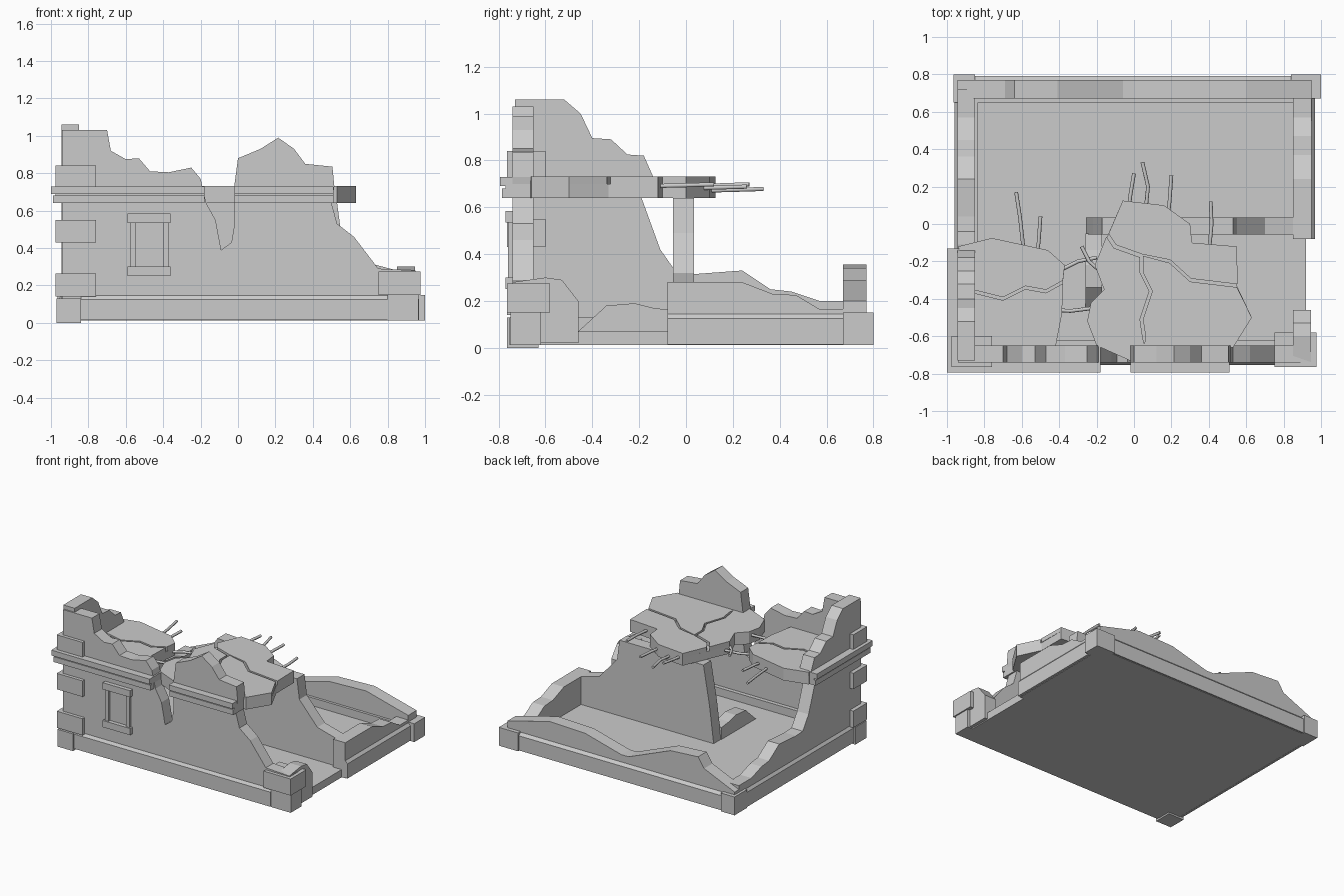
import bpy, bmesh
from mathutils import Vector

if "Cube" in bpy.data.objects:
    bpy.data.objects.remove(bpy.data.objects["Cube"])

stone = bpy.data.materials.new("grey stone")
stone.use_nodes = True
stone.diffuse_color = (0.6, 0.6, 0.6, 1)
stone.node_tree.nodes["Principled BSDF"].inputs["Base Color"].default_value = (0.6, 0.6, 0.6, 1)


def finish(name, bm):
    bmesh.ops.recalc_face_normals(bm, faces=bm.faces)
    mesh = bpy.data.meshes.new(name)
    bm.to_mesh(mesh)
    bm.free()
    mesh.materials.append(stone)
    obj = bpy.data.objects.new(name, mesh)
    bpy.context.collection.objects.link(obj)
    return obj


def prism(name, pts, axis, lo, hi):
    """Extrude a flat outline along an axis from lo to hi."""
    place = {"x": lambda a, b: (lo, a, b),
             "y": lambda a, b: (a, lo, b),
             "z": lambda a, b: (a, b, lo)}[axis]
    bm = bmesh.new()
    face = bm.faces.new([bm.verts.new(place(a, b)) for a, b in pts])
    out = bmesh.ops.extrude_face_region(bm, geom=[face])
    step = Vector([(hi - lo) * (axis == k) for k in "xyz"])
    moved = [v for v in out["geom"] if isinstance(v, bmesh.types.BMVert)]
    bmesh.ops.translate(bm, verts=moved, vec=step)
    return finish(name, bm)


def box(name, x, y, z):
    return prism(name, [(x[0], y[0]), (x[1], y[0]), (x[1], y[1]), (x[0], y[1])], "z", *z)


def skyline(name, top, axis, lo, hi, base=0.02):
    """Wall with a broken top edge above a level base."""
    return prism(name, top + [(top[-1][0], base), (top[0][0], base)], axis, lo, hi)


def rod(name, pts):
    curve = bpy.data.curves.new(name, "CURVE")
    curve.dimensions = "3D"
    curve.bevel_depth = 0.01
    curve.bevel_resolution = 1
    curve.use_fill_caps = True
    spline = curve.splines.new("POLY")
    spline.points.add(len(pts) - 1)
    for p, (x, y, z) in zip(spline.points, pts):
        p.co = (x, y, z, 1)
    curve.materials.append(stone)
    bpy.context.collection.objects.link(bpy.data.objects.new(name, curve))


# Floor, following the gap in the side wall
prism("ground_floor", [(-.94, -.74), (.92, -.74), (.92, -.08), (.95, -.08), (.95, .78), (-.94, .78)],
      "z", .012, .07)

# Front wall with V notch
skyline("front_wall", [
    (-.94, 1.03), (-.7, 1.03), (-.68, .92), (-.6, .875), (-.53, .88), (-.47, .81), (-.37, .805),
    (-.25, .83), (-.2, .77), (-.17, .64), (-.12, .55), (-.09, .39), (-.035, .43), (-.02, .52),
    (-.02, .73), (0, .88), (.12, .93), (.215, .99), (.3, .93), (.36, .85), (.505, .835), (.515, .73),
    (.5, .64), (.53, .53), (.62, .46), (.75, .29), (.95, .28)], "y", -.74, -.65)

# Tall side wall, falling towards the back
skyline("tall_side_wall", [
    (-.73, 1.06), (-.52, 1.06), (-.45, 1.0), (-.4, .895), (-.32, .89), (-.25, .825), (-.18, .82),
    (-.14, .73), (-.19, .64), (-.11, .42), (-.04, .32), (.04, .315), (.24, .33), (.36, .25),
    (.45, .24), (.57, .2), (.72, .2)], "x", -.945, -.85)

# Low side wall in two stretches
skyline("low_side_wall", [(-.08, .28), (.24, .28), (.37, .23), (.47, .225), (.57, .165), (.72, .165)],
        "x", .85, .95)
skyline("low_side_wall_stub", [(-.74, .28), (-.6, .3), (-.53, .29), (-.46, .2)], "x", .85, .945)

# Back wall
skyline("back_wall", [
    (-.945, .17), (-.69, .28), (-.64, .355), (-.41, .34), (-.06, .2), (0, .2), (.3, .28),
    (.6, .29), (.87, .22), (.95, .2)], "y", .67, .77)

# Inner partition walls
prism("inner_cross_wall", [(-.26, .03), (-.22, .35), (-.17, .64), (.53, .64), (.55, .49), (.7, .32),
                           (.85, .28), (.85, .03)], "y", -.055, .035)
skyline("inner_low_wall", [(-.46, .07), (-.34, .18), (-.22, .19), (-.14, .17), (-.05, .16)],
        "x", -.26, -.17)

# Skirting with a chamfered top, along each side
for name, axis, span, wall, out in [
        ("front_skirting", "y", (-.84, .8), -.74, -.755),
        ("back_skirting", "y", (-.9, .9), .77, .79),
        ("tall_side_skirting", "x", (-.7, .7), -.945, -.96),
        ("low_side_skirting", "x", (-.08, .7), .95, .968)]:
    profile = [(wall, .015), (out, .015), (out, .125), (wall, .145)]
    if axis == "y":
        prism(name, profile, "x", *span)
    else:
        prism(name, profile, "y", *span)
box("inner_back_skirting", (-.85, .85), (.65, .67), (.05, .13))
box("inner_front_skirting", (-.85, .82), (-.65, -.62), (.05, .13))
box("inner_tall_side_skirting", (-.85, -.835), (-.65, .67), (.05, .13))

# Corner blocks at the foot
for name, x, y, z in [
        ("front_right_foot", (-.97, -.84), (-.765, -.63), (0, .13)),
        ("front_left_foot", (.8, .965), (-.75, -.62), (.012, .15)),
        ("back_right_foot", (-.965, -.85), (.65, .8), (.012, .15)),
        ("back_left_foot", (.84, 1.0), (.67, .8), (.012, .15))]:
    box(name, x, y, z)

# Projecting corner stones
for i, z in enumerate([(.14, .265), (.43, .55), (.73, .84)]):
    box(f"corner_stone_{i}", (-.975, -.76), (-.765, -.6), z)
box("corner_stone_low", (.75, .975), (-.765, -.58), (.15, .275))

# Two-step cornice on the front and the tall side
for i, (z, d) in enumerate([((.64, .68), .0), ((.68, .69), -.015), ((.69, .73), .01)]):
    box(f"cornice_front_a_{i}", (-.99 - d, -.18), (-.785 - d, -.65), z)
    box(f"cornice_front_b_{i}", (-.02, .51), (-.785 - d, -.65), z)
    box(f"cornice_side_{i}", (-.99 - d, -.9), (-.7, -.13), z)

# Window frame with panel
box("window_sill", (-.59, -.36), (-.77, -.73), (.25, .3))
box("window_lintel", (-.59, -.36), (-.77, -.73), (.535, .585))
for side, x in [("right", -.575), ("left", -.4)]:
    box("window_jamb_" + side, (x, x + .028), (-.76, -.73), (.3, .535))

# Cracked upper floor: a solid underside and top pieces parted by cracks
def shift(pts, dx, dy):
    return [(x + dx, y + dy) for x, y in pts]


crack = [(-.14, -.06), (-.1, -.12), (.04, -.17), (.19, -.2), (.3, -.3), (.55, -.33)]
split = [(.04, -.17), (.04, -.26), (.09, -.36), (.04, -.51), (.055, -.61)]
back_edge = [(.55, -.12), (.31, -.1), (.3, 0), (.16, .1), (-.06, .125)]
left_edge = [(0, -.74), (-.2, -.65), (-.25, -.52), (-.23, -.42), (-.16, -.35), (-.21, -.22)]
right_edge = [(.53, -.66), (.63, -.5)]
prism("main_slab_under", [crack[0]] + left_edge[::-1] + right_edge + [crack[-1]] + back_edge, "z", .64, .7)
prism("main_slab_back", shift(crack, .004, .008) + back_edge, "z", .7, .732)
prism("main_slab_left", shift(crack[:3], -.008, -.008) + shift(split[1:], -.008, 0)
      + [(.055, -.64), (.055, -.735)] + left_edge, "z", .7, .732)
prism("main_slab_right", shift(crack[3:], 0, -.008) + right_edge[::-1]
      + [(.055, -.735), (.055, -.64)] + shift(split[::-1], .008, 0), "z", .7, .732)

small_crack = [(-.86, -.36), (-.7, -.4), (-.58, -.34), (-.47, -.36), (-.38, -.31)]
small_back = [(-.37, -.22), (-.46, -.14), (-.76, -.075), (-.94, -.12)]
small_front = [(-.88, -.66), (-.42, -.66), (-.385, -.48)]
prism("small_slab_under", small_front + [small_crack[-1]] + small_back, "z", .64, .7)
prism("small_slab_back", shift(small_crack, 0, .008) + small_back, "z", .7, .732)
prism("small_slab_front", small_front + shift(small_crack[::-1], 0, -.008), "z", .7, .732)

# Bent reinforcing rods
for i, path in enumerate([
        [(-.59, -.14), (-.61, .04), (-.63, .17)], [(-.52, -.16), (-.51, -.1), (-.5, .04)],
        [(-.03, .05), (-.02, .15), (0, .27)], [(.06, .05), (.075, .2), (.045, .33)],
        [(.18, .02), (.19, .12), (.2, .26)], [(.4, -.16), (.415, 0), (.41, .12)],
        [(-.42, -.26), (-.3, -.2), (-.2, -.18)], [(-.28, -.12), (-.24, -.2), (-.17, -.26)],
        [(-.42, -.46), (-.34, -.465), (-.22, -.45)]]):
    z = .67 + .01 * (i % 3)
    rod(f"rod_{i}", [(x, y, z + .004 * k) for k, (x, y) in enumerate(path)])
